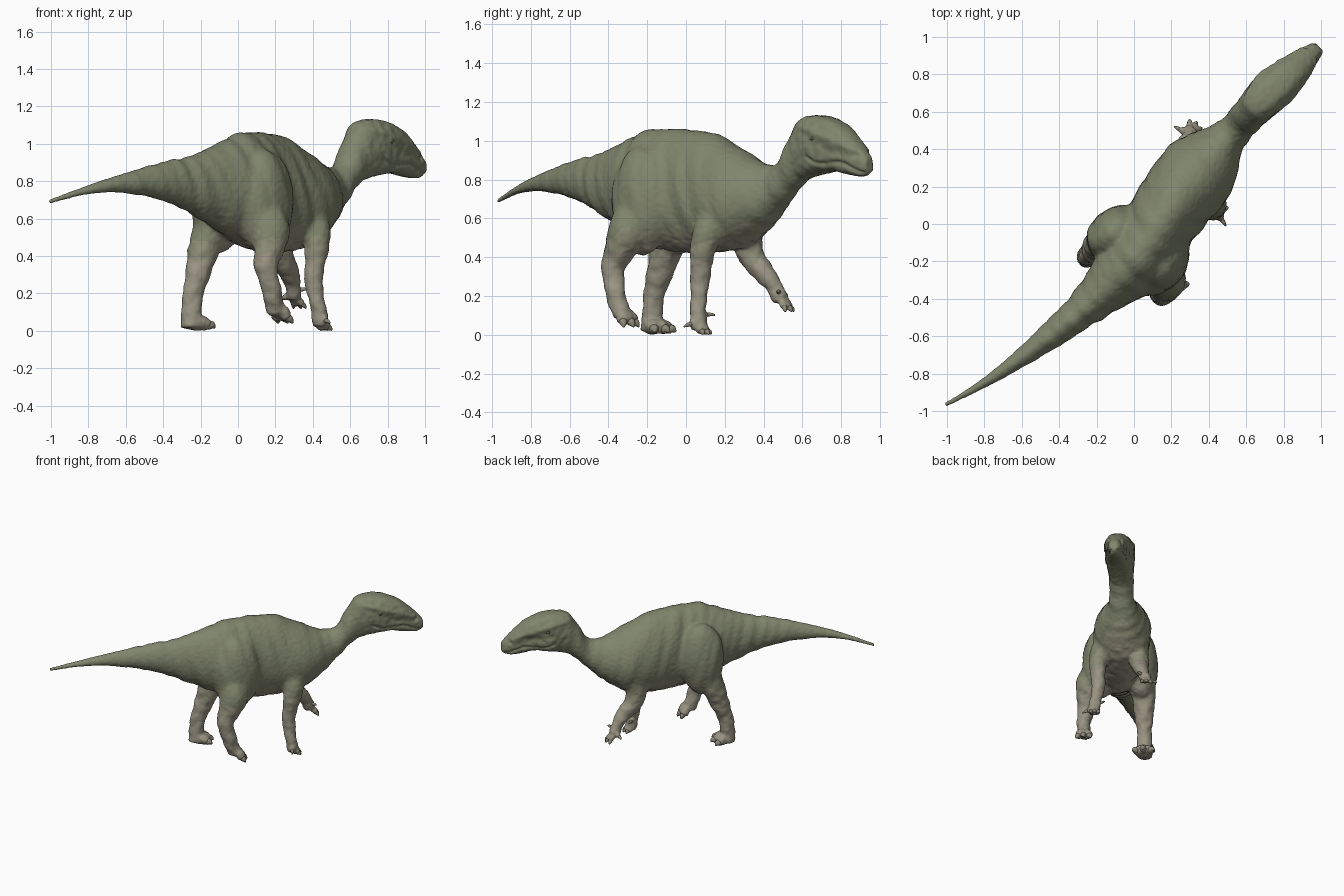
import bpy, bmesh, math
from mathutils import Vector, Matrix, noise

if "Cube" in bpy.data.objects:
    bpy.data.objects.remove(bpy.data.objects["Cube"])

R2 = math.sqrt(0.5)
SIDE = Vector((R2, -R2, 0))      # animal's right; it walks along the xy diagonal


def world(s, t, z):
    """s along the animal, t to its right, z up."""
    return Vector(((s + t) * R2, (s - t) * R2, z))


def smooth_path(pts, n):
    """Catmull-Rom through tuples of any length."""
    p = [pts[0]] + list(pts) + [pts[-1]]
    out = []
    for i in range(1, len(p) - 2):
        for k in range(n):
            u = k / n
            out.append(tuple(0.5 * (2 * b + (c - a) * u + (2 * a - 5 * b + 4 * c - d) * u * u
                                    + (3 * b - a - 3 * c + d) * u ** 3)
                             for a, b, c, d in zip(*p[i - 1:i + 3])))
    return out + [tuple(pts[-1])]


def skin(bm, rings):
    """Bridge rings of points into a closed tube."""
    rows = [[bm.verts.new(c) for c in r] for r in rings]
    n = len(rows[0])
    for a, b in zip(rows, rows[1:]):
        for i in range(n):
            bm.faces.new((a[i], a[(i + 1) % n], b[(i + 1) % n], b[i]))
    bm.faces.new(rows[0][::-1])
    bm.faces.new(rows[-1])


def tube(bm, pts, sides=16, steps=6):
    """Round limb through (x, y, z, radius) points."""
    path = smooth_path(pts, steps)
    rings = []
    for i, q in enumerate(path):
        d = (Vector(path[min(i + 1, len(path) - 1)][:3]) - Vector(path[max(i - 1, 0)][:3])).normalized()
        u = (SIDE - d * SIDE.dot(d)).normalized()
        v = d.cross(u)
        rings.append([Vector(q[:3]) + (u * math.cos(a) + v * math.sin(a)) * max(q[3], 0.001)
                      for a in (2 * math.pi * k / sides for k in range(sides))])
    skin(bm, rings)


def blob(bm, centre, size):
    """Ellipsoid aligned to the animal: size along, across, up."""
    m = Matrix.Translation(centre) @ Matrix.Rotation(math.pi / 4, 4, 'Z') @ Matrix.Diagonal((*size, 1))
    bmesh.ops.create_uvsphere(bm, u_segments=28, v_segments=18, radius=1, matrix=m)


def digit(base, d, length, r, claw):
    """Toe or finger on the skin, with a tapering claw."""
    base, d = Vector(base), Vector(d).normalized()
    tip = base + d * length
    mid = base + d * length * 0.55 + Vector((0, 0, r * 0.3))
    tube(flesh, [(*base, r), (*mid, r), (*tip, r * 0.8)], 12, 4)
    tube(claws, [(*(tip - d * 0.02), r * 0.65), (*(tip + d * claw * 0.4), r * 0.55),
                 (*(tip + d * claw - Vector((0, 0, r * 0.3))), 0.004)], 10, 4)


def material(name, rgb):
    m = bpy.data.materials.new(name)
    m.diffuse_color = (*rgb, 1)
    m.use_nodes = True
    m.node_tree.nodes["Principled BSDF"].inputs["Base Color"].default_value = m.diffuse_color
    return m


def make(name, bm, mats):
    bmesh.ops.recalc_face_normals(bm, faces=bm.faces)
    me = bpy.data.meshes.new(name)
    bm.to_mesh(me)
    bm.free()
    ob = bpy.data.objects.new(name, me)
    bpy.context.collection.objects.link(ob)
    for m in mats:
        me.materials.append(m)
    me.polygons.foreach_set("use_smooth", [True] * len(me.polygons))
    return ob


flesh, claws = bmesh.new(), bmesh.new()

# trunk, tail, neck and head: along, sideways, top, bottom, half width
stations = [
    (-1.40, -.03, .720, .696, .012), (-1.19, .03, .79, .745, .024), (-.97, .075, .853, .757, .045),
    (-.68, .115, .92, .715, .078), (-.46, .135, .96, .635, .108), (-.20, .14, 1.05, .52, .175),
    (-.06, .13, 1.08, .46, .19), (.23, .07, 1.065, .44, .205), (.43, .05, .98, .465, .212),
    (.54, .048, .93, .52, .178), (.65, .035, .895, .60, .12), (.74, .027, .92, .685, .092),
    (.82, .02, 1.065, .765, .09), (.90, .018, 1.14, .82, .098), (1.03, .016, 1.147, .85, .113),
    (1.13, .022, 1.12, .86, .10), (1.21, .025, 1.08, .845, .08), (1.29, .025, 1.01, .835, .06),
    (1.34, .028, .96, .837, .046), (1.37, .03, .925, .85, .03)]
rings = []
for s, t, top, bot, w in smooth_path(stations, 6):
    mid, h = (top + bot) / 2, (top - bot) / 2
    head = min(1, max(0, (s - .8) / .12))          # head is boxier than the trunk
    ring = []
    for k in range(40):
        a = 2 * math.pi * k / 40
        c = math.copysign(abs(math.cos(a)) ** (1 - .35 * head), math.cos(a))
        ring.append(world(s, t + w * c * (1 - 0.12 * (1 - head) * math.sin(a)), mid + h * math.sin(a)))
    rings.append(ring)
skin(flesh, rings)

# thighs and shoulders
blob(flesh, world(-.06, .255, .71), (.18, .135, .28))
blob(flesh, world(-.11, -.045, .71), (.165, .125, .28))
blob(flesh, world(.43, .165, .70), (.11, .09, .19))
blob(flesh, world(.43, -.065, .69), (.11, .09, .19))

# hind legs
tube(flesh, [(-.05, -.05, .72, .10), (-.13, -.075, .58, .105), (-.18, -.10, .47, .088), (-.205, -.13, .36, .072),
             (-.24, -.165, .22, .055), (-.25, -.175, .11, .055), (-.25, -.18, .035, .058)])
tube(flesh, [(.12, -.22, .72, .10), (.17, -.29, .57, .11), (.165, -.335, .47, .087), (.15, -.375, .36, .062),
             (.18, -.365, .24, .052), (.195, -.34, .15, .05), (.205, -.33, .12, .048)])
# fore legs
tube(flesh, [(.36, .20, .72, .08), (.415, .12, .56, .082), (.42, .085, .45, .064), (.405, .072, .28, .049),
             (.43, .062, .14, .042), (.443, .07, .045, .044)])
tube(flesh, [(.24, .33, .66, .08), (.225, .315, .52, .08), (.23, .34, .42, .068), (.27, .40, .34, .056),
             (.29, .45, .27, .045), (.30, .49, .20, .042)])

# toes
for a in (-36, 0, 36):
    spin = Matrix.Rotation(math.radians(a), 3, 'Z')
    digit((-.25, -.18, .058), spin @ Vector((1, 1, -.14)), .10, .04, .03)
    digit((.20, -.335, .135), spin @ Vector((.75, .75, -.75)), .085, .035, .03)
    digit((.443, .07, .05), spin @ Vector((.6, .8, -.35)), .045, .026, .02)
    digit((.30, .49, .20), spin @ Vector((.5, .75, -.75)), .065, .023, .022)
# side digits and thumb spikes
digit((.445, .06, .08), (.5, -.75, -.15), .045, .02, .04)
digit((.42, .08, .12), (-.15, .8, .05), .04, .016, .03)
digit((.30, .48, .23), (.9, -.05, .2), .035, .019, .035)
digit((.29, .48, .20), (-.8, .45, -.1), .055, .019, .03)

back = material("olive_hide", (.215, .235, .15))
flank = material("flank_hide", (.265, .265, .185))
under = material("tan_hide", (.32, .295, .225))
horn = material("claw_horn", (.27, .25, .19))
dark = material("dark_eye", (.12, .13, .085))

# fuse all flesh into one skin
body = make("body", flesh, [back, flank, under])
bpy.context.view_layer.objects.active = body
mod = body.modifiers.new("fuse", 'REMESH')
mod.mode = 'VOXEL'
mod.voxel_size = 0.009
bpy.ops.object.modifier_apply(modifier=mod.name)
me = body.data
bm = bmesh.new()
bm.from_mesh(me)


def relax(verts, times):
    for _ in range(times):
        bmesh.ops.smooth_vert(bm, verts=verts, factor=0.5, use_axis_x=True, use_axis_y=True, use_axis_z=True)


# blend limbs into the trunk more strongly than toes and tail tip
relax(bm.verts, 3)
relax([v for v in bm.verts if v.co.z > .46 and -.6 < (v.co.x + v.co.y) * R2 < .7], 20)
bm.normal_update()


def bump(x, width):
    return math.exp(-(x / width) ** 2)


# skin folds, brow, mouth line and nostrils
for v in bm.verts:
    x, y, z = v.co
    s, t = (x + y) * R2, (x - y) * R2
    side = abs(v.normal.dot(SIDE))
    fold = noise.noise(Vector((s * 16 + z * 4, t * 4, z * 2.5)))
    trunk = min(1, max(0, (z - .45) / .15)) * min(1, max(.15, (.95 - s) / .1)) * min(1, max(.1, (s + 1.2) / .6))
    d = .009 * fold * trunk + .002 * noise.noise(v.co * 45)
    d += .007 * noise.noise(v.co * 18) * (z < .5)
    if s > .84 and z > .8:
        fade = side * min(1, (s - .84) / .08)
        line = min(1, max(0, (s - .97) / .03))
        d += .007 * noise.noise(v.co * 22) * fade
        d += .010 * fade * bump(z - (1.085 - .5 * (s - .96) ** 2 - .18 * (s - .96)), .022) * (s < 1.31)
        d -= .013 * fade * line * bump(z - (.925 - .17 * (s - 1.0) + .015 * math.sin(s * 22)), .012)
        d -= .014 * fade * bump(z - (1.0 - .25 * (s - 1.0)), .035) * bump(s - 1.13, .12)
        d -= .012 * bump(s - 1.31, .016) * bump(z - .945, .016) * side
    v.co += v.normal * d
for f in bm.faces:
    c = f.calc_center_median()
    h = c.z + .07 * noise.noise(c * 9) + .14 * min(0, f.normal.z)
    f.smooth = True
    f.material_index = 2 if h < .40 else int(h < .52)
bm.to_mesh(me)
bm.free()

make("claws", claws, [horn])

# eyes
eyes = bmesh.new()
for k in (-1, 1):
    bmesh.ops.create_uvsphere(eyes, u_segments=16, v_segments=10, radius=.018,
                              matrix=Matrix.Translation(world(1.04, .017 + k * .096, 1.035)))
make("eyes", eyes, [dark])

# rest the lowest foot on the ground
low = min(v.co.z for ob in bpy.data.objects for v in ob.data.vertices)
for ob in bpy.data.objects:
    ob.data.transform(Matrix.Translation((0, 0, -low)))
